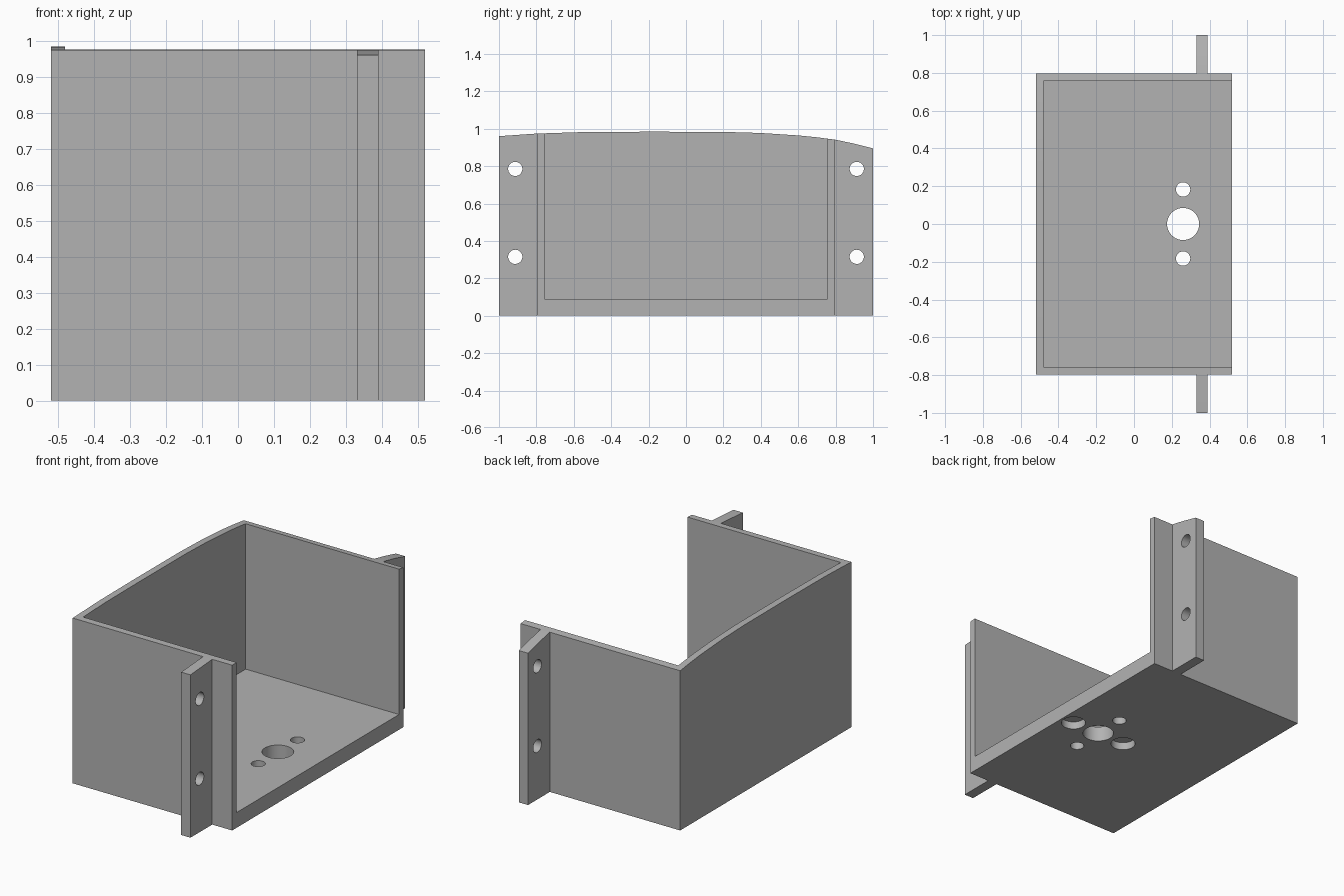
import bpy
import bmesh
from math import radians
from mathutils import Matrix

cube = bpy.data.objects.get("Cube")
if cube:
    bpy.data.objects.remove(cube, do_unlink=True)

GREY = (0.45, 0.45, 0.45, 1)
grey = bpy.data.materials.new("plain grey")
grey.use_nodes = True
grey.diffuse_color = GREY
grey.node_tree.nodes["Principled BSDF"].inputs["Base Color"].default_value = GREY

# Crowned top edge, as (y, z) stations from front to back
CROWN = [(-1, .96), (-.8, .974), (-.55, .982), (-.2, .984), (.2, .983), (.4, .977),
         (.6, .964), (.7, .954), (.8, .941), (.9, .92), (1, .895)]
HALF_X, HALF_Y, WALL, FLOOR = .52, .797, .04, .09
HOLE_X = .26


def crown_height(y):
    for (y0, z0), (y1, z1) in zip(CROWN, CROWN[1:]):
        if y <= y1:
            return z0 + (z1 - z0) * (y - y0) / (y1 - y0)
    return CROWN[-1][1]


def mesh_object(name, bm):
    bmesh.ops.recalc_face_normals(bm, faces=bm.faces)
    mesh = bpy.data.meshes.new(name)
    bm.to_mesh(mesh)
    bm.free()
    mesh.materials.append(grey)
    obj = bpy.data.objects.new(name, mesh)
    bpy.context.collection.objects.link(obj)
    return obj


def crowned_block(name, x0, x1, y0, y1):
    """Block with a flat base whose top follows the crown."""
    ys = [y0] + [y for y, z in CROWN if y0 < y < y1] + [y1]
    outline = [(y1, 0), (y0, 0)] + [(y, crown_height(y)) for y in ys]
    bm = bmesh.new()
    face = bm.faces.new([bm.verts.new((x0, y, z)) for y, z in outline])
    side = bmesh.ops.extrude_face_region(bm, geom=[face])
    verts = [v for v in side["geom"] if isinstance(v, bmesh.types.BMVert)]
    bmesh.ops.translate(bm, vec=(x1 - x0, 0, 0), verts=verts)
    return mesh_object(name, bm)


def drill(centre, radius, depth, axis="Z"):
    bm = bmesh.new()
    turn = Matrix.Rotation(radians(90), 4, "Y") if axis == "X" else Matrix()
    bmesh.ops.create_cone(bm, cap_ends=True, segments=40, radius1=radius,
                          radius2=radius, depth=depth,
                          matrix=Matrix.Translation(centre) @ turn)
    return mesh_object("drill", bm)


def box(lo, hi):
    bm = bmesh.new()
    bmesh.ops.create_cube(bm, size=1)
    for v in bm.verts:
        v.co = [(a + b) / 2 + c * (b - a) for a, b, c in zip(lo, hi, v.co)]
    return mesh_object("cavity", bm)


def cut(obj, cutters):
    bpy.context.view_layer.objects.active = obj
    for cutter in cutters:
        cutter.hide_render = True
        mod = obj.modifiers.new("cut", "BOOLEAN")
        mod.operation, mod.solver, mod.object = "DIFFERENCE", "EXACT", cutter
        bpy.ops.object.modifier_apply(modifier=mod.name)
        bpy.data.objects.remove(cutter, do_unlink=True)


def finish(obj):
    bpy.ops.object.select_all(action="DESELECT")
    obj.select_set(True)
    bpy.context.view_layer.objects.active = obj
    bpy.ops.object.shade_smooth_by_angle(angle=radians(30))


# Tray: floor and three walls, open on the +x side and on top
tray = crowned_block("tray", -HALF_X, HALF_X, -HALF_Y, HALF_Y)
inner = HALF_Y - WALL
cutters = [box((-HALF_X + WALL, -inner, FLOOR), (1, inner, 2)),
           drill((HOLE_X, 0, 0), .085, .5)]
for s in (-1, 1):
    cutters.append(drill((HOLE_X, s * .183, 0), .038, .5))
    # Blind pockets under the floor
    cutters.append(drill((HOLE_X + s * .18, 0, 0), .067, .09))
cut(tray, cutters)
finish(tray)

# Mounting flanges, each with two screw holes
for name, s in (("front_flange", -1), ("back_flange", 1)):
    y0, y1 = sorted((s * HALF_Y, s))
    flange = crowned_block(name, .33, .39, y0, y1)
    cut(flange, [drill((.36, s * .913, z), .038, .5, "X") for z in (.315, .785)])
    finish(flange)
